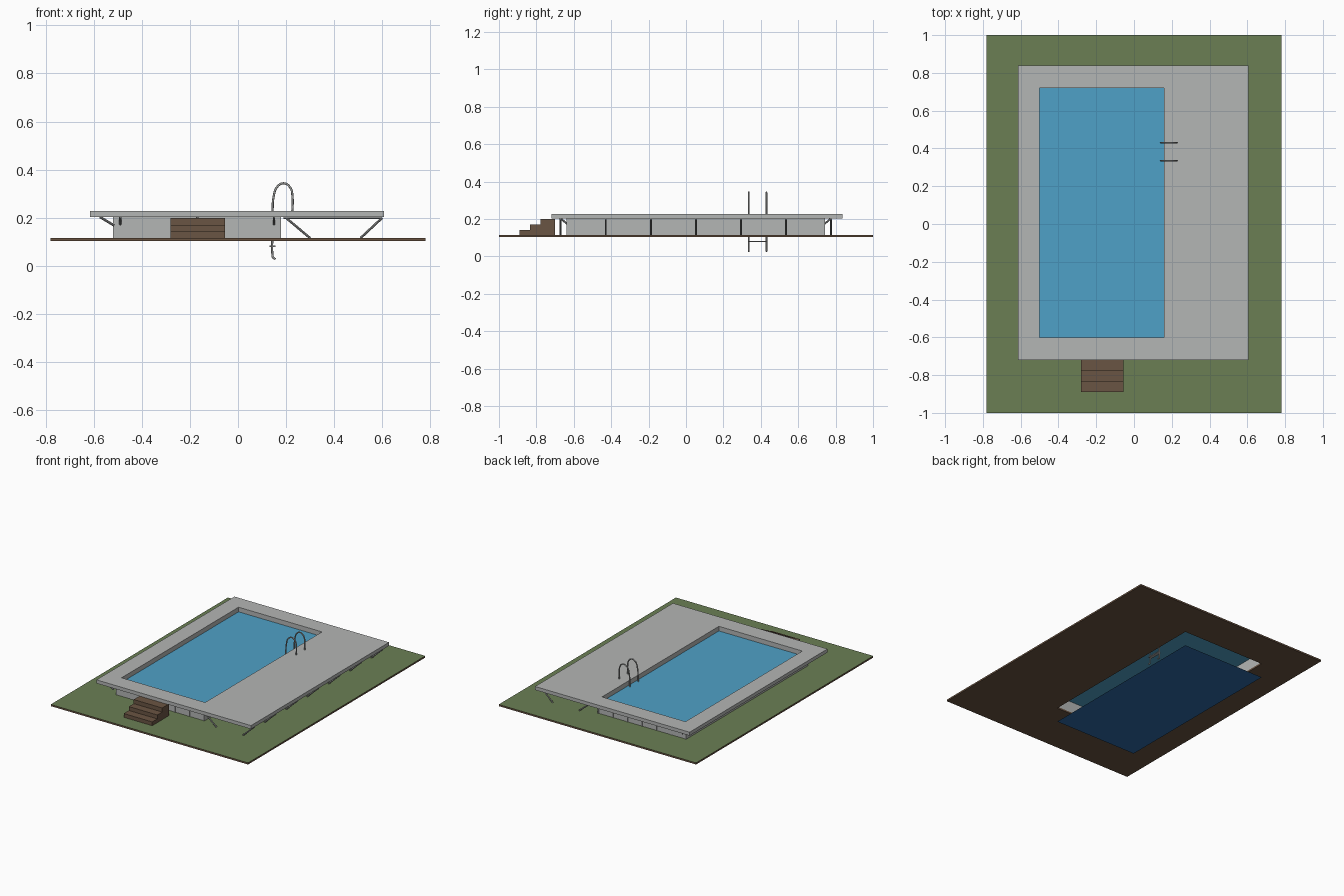
import bpy, bmesh
from mathutils import Vector

cube = bpy.data.objects.get("Cube")
if cube:
    bpy.data.objects.remove(cube, do_unlink=True)


def material(name, r, g, b):
    lin = [(c / 255 / 12.92 if c < 10 else ((c / 255 + 0.055) / 1.055) ** 2.4) for c in (r, g, b)]
    m = bpy.data.materials.new(name)
    m.use_nodes = True
    m.diffuse_color = (*lin, 1)
    m.node_tree.nodes["Principled BSDF"].inputs["Base Color"].default_value = (*lin, 1)
    return m


concrete = material("pale grey", 180, 182, 181)
grass = material("grass green", 107, 127, 84)
earth = material("earth brown", 104, 82, 64)
wood = material("wood brown", 106, 85, 67)
water_blue = material("water blue", 79, 161, 199)
floor_blue = material("deep blue", 45, 105, 165)
metal = material("metal grey", 160, 161, 160)


def finish(name, bm, *mats):
    bmesh.ops.recalc_face_normals(bm, faces=bm.faces)
    me = bpy.data.meshes.new(name)
    bm.to_mesh(me)
    bm.free()
    for m in mats:
        me.materials.append(m)
    ob = bpy.data.objects.new(name, me)
    bpy.context.collection.objects.link(ob)
    return ob


def add_box(bm, x0, x1, y0, y1, z0, z1):
    verts = bmesh.ops.create_cube(bm, size=1)["verts"]
    for v in verts:
        v.co = Vector((x1 if v.co.x > 0 else x0, y1 if v.co.y > 0 else y0, z1 if v.co.z > 0 else z0))


def corners(rect, z):
    x0, x1, y0, y1 = rect
    return [(x0, y0, z), (x1, y0, z), (x1, y1, z), (x0, y1, z)]


def frame(name, outer, inner, z0, z1, *mats):
    """Rectangular slab with a rectangular opening."""
    bm = bmesh.new()
    loops = [[bm.verts.new(p) for p in corners(r, z)]
             for r, z in ((outer, z0), (outer, z1), (inner, z1), (inner, z0))]
    for k in range(4):
        a, b = loops[k], loops[(k + 1) % 4]
        for i in range(4):
            j = (i + 1) % 4
            bm.faces.new((a[i], a[j], b[j], b[i]))
    return finish(name, bm, *mats)


def sheet(name, rect, z, mat):
    bm = bmesh.new()
    bm.faces.new([bm.verts.new(p) for p in corners(rect, z)])
    return finish(name, bm, mat)


def add_rod(bm, a, b, r=0.005, sides=8):
    a, b = Vector(a), Vector(b)
    new = bmesh.ops.create_cone(bm, cap_ends=True, segments=sides, radius1=r, radius2=r,
                                depth=(b - a).length)["verts"]
    rot = (b - a).to_track_quat("Z", "Y")
    for v in new:
        v.co = rot @ v.co + (a + b) / 2


POOL = (-0.5, 0.16, -0.6, 0.72)
WALL = (-0.52, 0.18, -0.635, 0.74)
DECK = (-0.615, 0.607, -0.72, 0.838)
GROUND_Z, BEAM_Z = 0.115, 0.199

# Lawn: grass on top, earth elsewhere
lawn = frame("lawn", (-0.78, 0.78, -1, 1), POOL, 0.103, GROUND_Z, earth, grass)
for p in lawn.data.polygons:
    p.material_index = 1 if p.normal.z > 0.5 else 0

# Pool shell, deck, water and floor
frame("pool_wall", WALL, POOL, GROUND_Z, 0.203, concrete)
frame("deck", DECK, POOL, 0.203, 0.228, concrete)
sheet("water", POOL, 0.195, water_blue)
sheet("pool_floor", POOL, 0, floor_blue)

# Upright ribs dividing the wall into panels
bm = bmesh.new()
x0, x1, y0, y1 = WALL
for i in range(7):
    x = x0 + 0.005 + (x1 - x0 - 0.01) * i / 6
    for y in (y0, y1):
        add_box(bm, x - 0.004, x + 0.004, y - 0.003, y + 0.003, GROUND_Z, 0.203)
finish("wall_ribs", bm, concrete)

# Trusses below the wide side of the deck, knee braces on the other sides
bm = bmesh.new()
truss_rows = [-0.67 + 0.241 * i for i in range(7)]
for y in truss_rows:
    add_rod(bm, (0.19, y, BEAM_Z), (0.6, y, BEAM_Z))
    add_rod(bm, (0.2, y, BEAM_Z), (0.3, y, GROUND_Z))
    add_rod(bm, (0.6, y, BEAM_Z), (0.51, y, GROUND_Z))
finish("deck_trusses", bm, metal)

bm = bmesh.new()
for y in truss_rows:
    add_rod(bm, (-0.575, y, 0.203), (-0.515, y, 0.167))
for x in (-0.49, -0.17, 0.15):
    add_rod(bm, (x, -0.67, 0.203), (x, -0.633, 0.172))
    add_rod(bm, (x, 0.775, 0.203), (x, 0.738, 0.172))
finish("knee_braces", bm, metal)

# Entry stairs
bm = bmesh.new()
profile = [(-0.89, GROUND_Z), (-0.89, 0.142), (-0.833, 0.142), (-0.833, 0.17),
           (-0.778, 0.17), (-0.778, 0.199), (-0.7, 0.199), (-0.7, GROUND_Z)]
side = bm.faces.new([bm.verts.new((-0.28, y, z)) for y, z in profile])
grown = bmesh.ops.extrude_face_region(bm, geom=[side])["geom"]
bmesh.ops.translate(bm, vec=(0.225, 0, 0), verts=[g for g in grown if isinstance(g, bmesh.types.BMVert)])
finish("entry_stairs", bm, wood)

# Ladder rails: bent tubes over the pool edge
RAIL_Y = (0.335, 0.43)
path = [(0.226, 0.226), (0.227, 0.285), (0.217, 0.326), (0.19, 0.343), (0.163, 0.328),
        (0.148, 0.285), (0.144, 0.23), (0.143, 0.12), (0.143, 0.05), (0.146, 0.034), (0.156, 0.027)]
for n, y in enumerate(RAIL_Y):
    cu = bpy.data.curves.new("ladder_rail", "CURVE")
    cu.dimensions = "3D"
    cu.bevel_depth = 0.0045
    cu.bevel_resolution = 2
    cu.resolution_u = 5
    cu.use_fill_caps = True
    sp = cu.splines.new("BEZIER")
    sp.bezier_points.add(len(path) - 1)
    for bp, (x, z) in zip(sp.bezier_points, path):
        bp.co = (x, y, z)
        bp.handle_left_type = bp.handle_right_type = "AUTO"
    cu.materials.append(metal)
    bpy.context.collection.objects.link(bpy.data.objects.new(f"ladder_rail_{n + 1}", cu))

# Ladder rungs
bm = bmesh.new()
for z in (0.08, 0.15):
    add_box(bm, 0.132, 0.156, *RAIL_Y, z - 0.003, z + 0.003)
finish("ladder_rungs", bm, metal)
